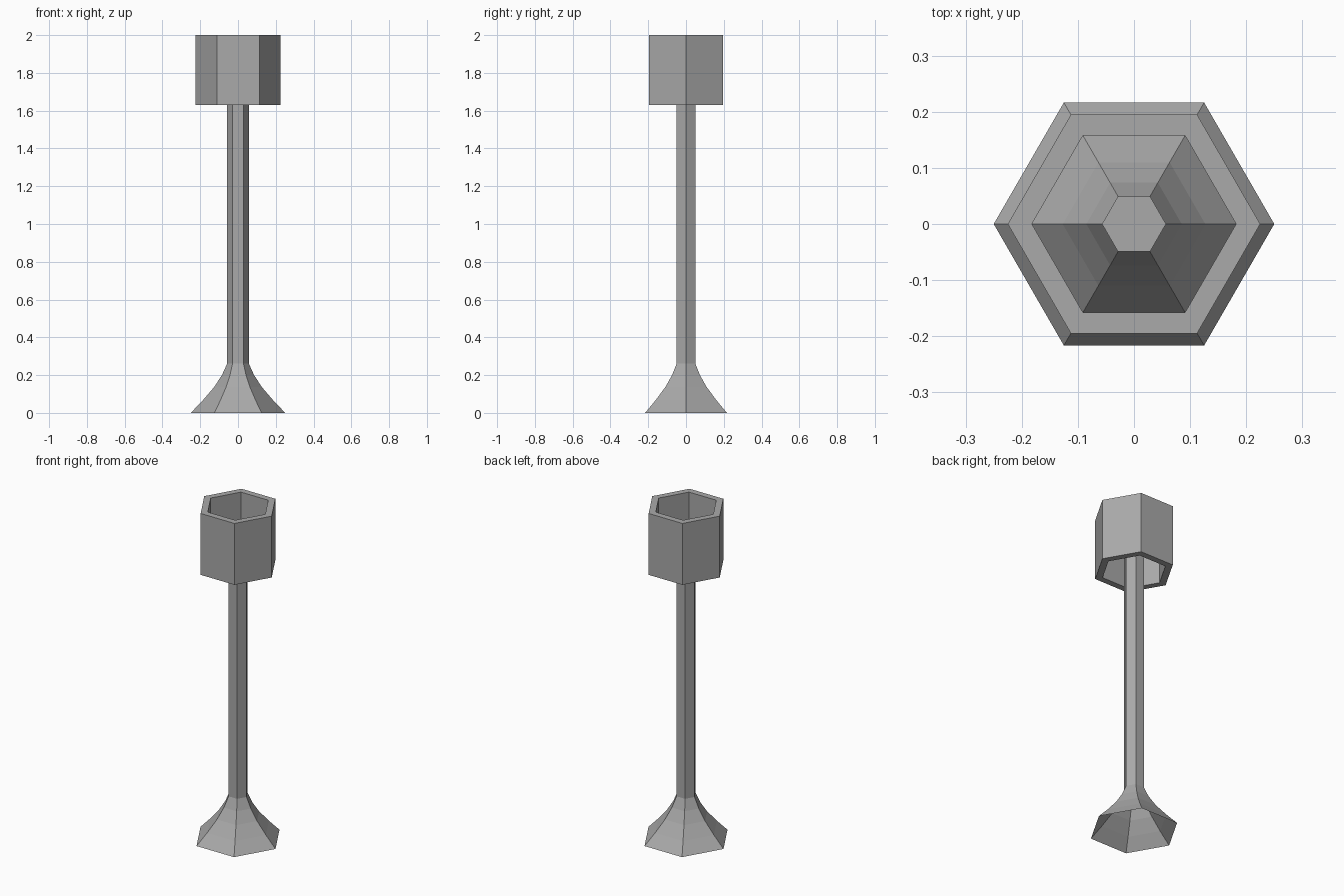
import bpy
import bmesh
from math import cos, sin, tau

SIDES = 6

cube = bpy.data.objects.get("Cube")
if cube:
    bpy.data.objects.remove(cube, do_unlink=True)

grey = bpy.data.materials.new("stone_grey")
grey.use_nodes = True
colour = (0.4, 0.4, 0.4, 1)
grey.diffuse_color = colour
grey.node_tree.nodes["Principled BSDF"].inputs["Base Color"].default_value = colour


def lathe(name, profile, closed=False, cap_top=False):
    """Sweep (radius, height) points around z into flat hexagonal sides."""
    bm = bmesh.new()
    rings = [[bm.verts.new((r * cos(tau * i / SIDES), r * sin(tau * i / SIDES), z))
              for i in range(SIDES)] for r, z in profile]
    pairs = list(zip(rings, rings[1:]))
    if closed:
        pairs.append((rings[-1], rings[0]))
    for low, high in pairs:
        for i in range(SIDES):
            j = (i + 1) % SIDES
            bm.faces.new((low[i], low[j], high[j], high[i]))
    if cap_top:
        bm.faces.new(rings[-1])
    mesh = bpy.data.meshes.new(name)
    bm.to_mesh(mesh)
    bm.free()
    mesh.materials.append(grey)
    obj = bpy.data.objects.new(name, mesh)
    bpy.context.collection.objects.link(obj)
    return obj


# Hollow flared foot running up into the slim pole
lathe("pole_with_flared_foot",
      [(0.25, 0), (0.186, 0.067), (0.127, 0.136), (0.085, 0.2),
       (0.057, 0.262), (0.057, 1.8)], cap_top=True)

# Thick hexagonal sleeve, open at both ends
lathe("head_sleeve",
      [(0.225, 1.63), (0.225, 2.0), (0.182, 2.0), (0.182, 1.63)], closed=True)
